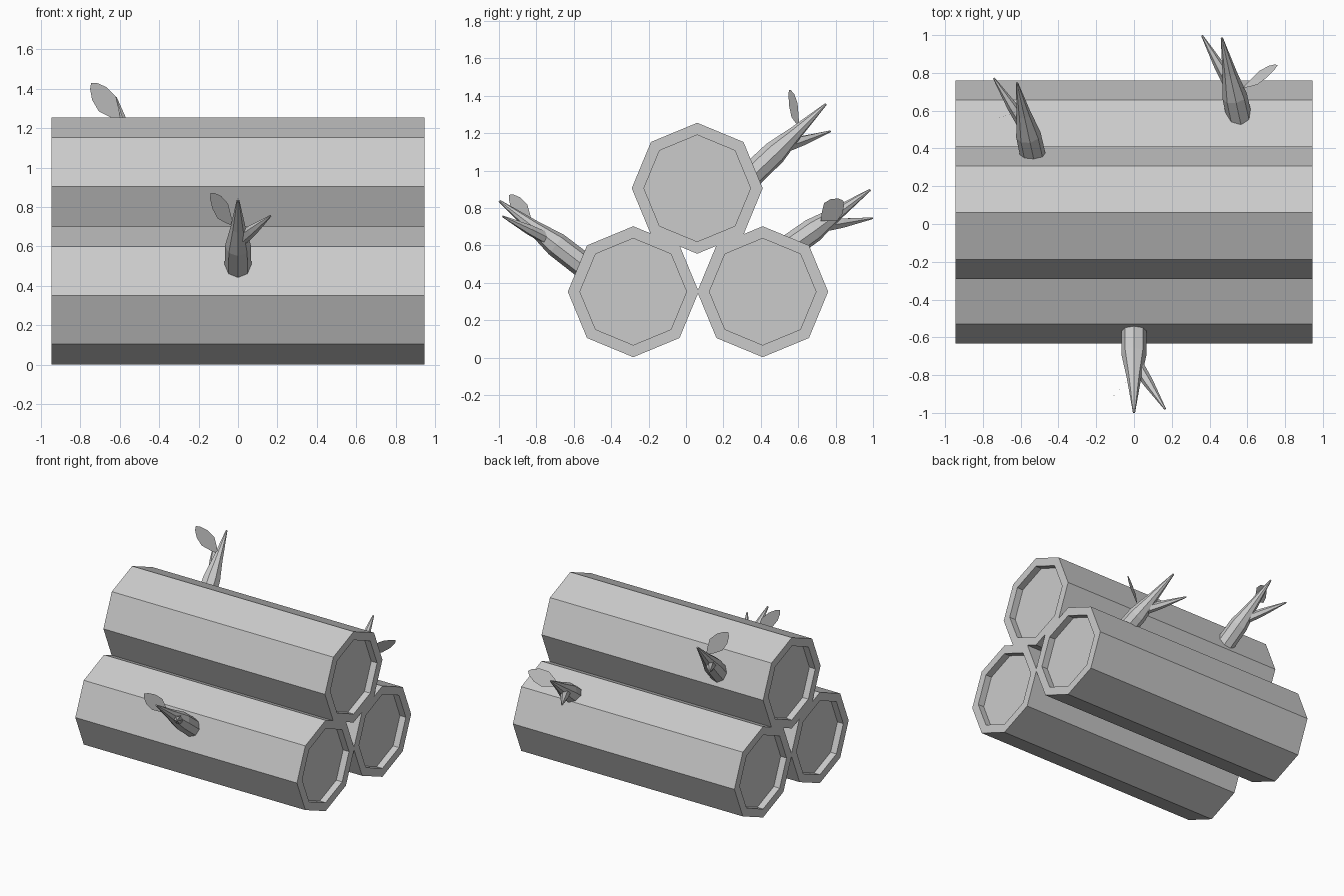
import bpy, bmesh, math
from mathutils import Vector, Matrix

if "Cube" in bpy.data.objects:
    bpy.data.objects.remove(bpy.data.objects["Cube"])


def finish(bm, name):
    bmesh.ops.recalc_face_normals(bm, faces=bm.faces)
    me = bpy.data.meshes.new(name)
    bm.to_mesh(me)
    bm.free()
    ob = bpy.data.objects.new(name, me)
    bpy.context.collection.objects.link(ob)
    return ob


def log(name, y, z, r=0.35, length=1.89, rim=0.065, depth=0.05):
    """Octagonal log along x with a recessed face at each end."""
    bm = bmesh.new()
    m = Matrix.Translation((0, y, z)) @ Matrix.Rotation(math.pi / 2, 4, 'Y')
    bmesh.ops.create_cone(bm, cap_ends=True, segments=8, radius1=r, radius2=r,
                          depth=length, matrix=m)
    bm.normal_update()
    for cap in [f for f in bm.faces if len(f.verts) == 8]:
        s = math.copysign(1, cap.calc_center_median().x)
        bmesh.ops.inset_region(bm, faces=[cap], thickness=rim)
        new = bmesh.ops.extrude_discrete_faces(bm, faces=[cap])['faces'][0]
        bmesh.ops.translate(bm, vec=(-s * depth, 0, 0), verts=new.verts)
    return finish(bm, name)


def spike(bm, start, end, profile, sides):
    """Tapered tube; profile = (fraction along, radius)."""
    d = end - start
    q = d.to_track_quat('Z', 'Y')
    rings = []
    for t, r in profile:
        rings.append([bm.verts.new(start + d * t + q @ Vector(
            (r * math.cos(2 * math.pi * i / sides), r * math.sin(2 * math.pi * i / sides), 0)))
            for i in range(sides)])
    for a, b in zip(rings, rings[1:]):
        for i in range(sides):
            j = (i + 1) % sides
            bm.faces.new((a[i], a[j], b[j], b[i]))
    bm.faces.new(rings[0][::-1])
    bm.faces.new(rings[-1])


def sprig(name, base, tip, twig_tip, leaf_base, leaf_tip, leaf_w):
    base, tip, twig_tip, lb, lt, w = map(
        Vector, (base, tip, twig_tip, leaf_base, leaf_tip, leaf_w))
    d = (tip - base).normalized()
    # main stem and side twig
    bm = bmesh.new()
    spike(bm, tip - d * 0.6, tip,
          [(0, 0.068), (0.36, 0.066), (0.62, 0.038), (1, 0.006)], 8)
    spike(bm, tip - d * 0.35, twig_tip, [(0, 0.036), (0.45, 0.028), (1, 0.005)], 6)
    finish(bm, name + "_branch")
    # flat leaf
    bm = bmesh.new()
    half = [(0.2, 0.5), (0.45, 1), (0.72, 0.85), (0.92, 0.4)]
    a = lt - lb
    pts = [lb] + [lb + a * s + w * k for s, k in half] + [lt]
    pts += [lb + a * s - w * k for s, k in reversed(half)]
    bm.faces.new([bm.verts.new(p) for p in pts])
    finish(bm, name + "_leaf")


# Stacked logs
log("log_front", -0.282, 0.352)
log("log_back", 0.41, 0.352)
log("log_top", 0.06, 0.905)

# Sprouting branches
sprig("front_sprig", (0, -0.567, 0.507), (0, -0.998, 0.838), (0.165, -0.98, 0.755),
      (-0.025, -0.82, 0.705), (-0.14, -0.945, 0.87), (-0.026, -0.028, -0.038))
sprig("back_sprig", (0.55, 0.6, 0.625), (0.465, 0.985, 0.897), (0.36, 0.998, 0.745),
      (0.575, 0.72, 0.73), (0.76, 0.84, 0.84), (0.005, 0.036, -0.046))
sprig("top_sprig", (-0.54, 0.385, 1.01), (-0.62, 0.748, 1.355), (-0.742, 0.772, 1.21),
      (-0.595, 0.605, 1.235), (-0.745, 0.55, 1.43), (-0.043, -0.016, -0.038))
